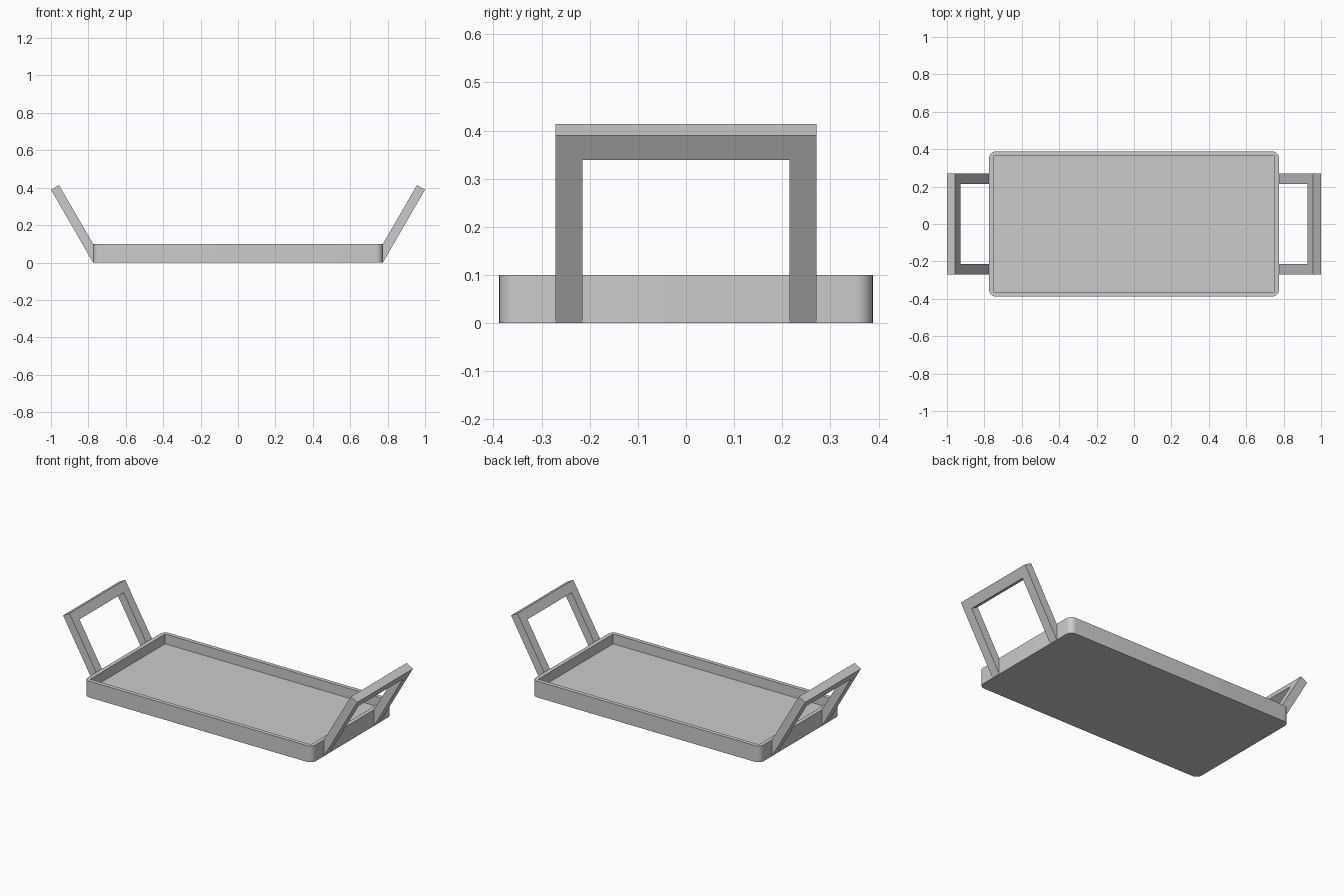
import bpy
import bmesh
import math

cube = bpy.data.objects.get("Cube")
if cube:
    bpy.data.objects.remove(cube, do_unlink=True)

grey = bpy.data.materials.new("light_grey")
grey.use_nodes = True
COLOUR = (0.6, 0.6, 0.6, 1)
grey.diffuse_color = COLOUR
grey.node_tree.nodes["Principled BSDF"].inputs["Base Color"].default_value = COLOUR

HALF_X, HALF_Y, HEIGHT = 0.775, 0.388, 0.1
FLOOR_Z, WALL, CORNER = 0.04, 0.035, 0.037


def make_object(name, bm):
    bmesh.ops.recalc_face_normals(bm, faces=bm.faces)
    mesh = bpy.data.meshes.new(name)
    bm.to_mesh(mesh)
    bm.free()
    mesh.materials.append(grey)
    obj = bpy.data.objects.new(name, mesh)
    bpy.context.collection.objects.link(obj)
    return obj


def extrude_outline(bm, points, offset):
    face = bm.faces.new([bm.verts.new(p) for p in points])
    new = bmesh.ops.extrude_face_region(bm, geom=[face])["geom"]
    bmesh.ops.translate(bm, vec=offset,
                        verts=[v for v in new if isinstance(v, bmesh.types.BMVert)])


# Tray: rounded slab with a sharp-cornered recess
bm = bmesh.new()
bmesh.ops.create_cube(bm, size=1)
bmesh.ops.scale(bm, vec=(2 * HALF_X, 2 * HALF_Y, HEIGHT), verts=bm.verts)
bmesh.ops.translate(bm, vec=(0, 0, HEIGHT / 2), verts=bm.verts)
top = max(bm.faces, key=lambda f: f.calc_center_median().z)
bmesh.ops.inset_region(bm, faces=[top], thickness=WALL)
floor = bmesh.ops.extrude_face_region(bm, geom=[top])["geom"]
bmesh.ops.translate(bm, vec=(0, 0, FLOOR_Z - HEIGHT),
                    verts=[v for v in floor if isinstance(v, bmesh.types.BMVert)])
if top.is_valid:
    bmesh.ops.delete(bm, geom=[top], context="FACES_ONLY")
uprights = [e for e in bm.edges
            if abs(e.verts[0].co.z - e.verts[1].co.z) > 0.09
            and abs(e.verts[0].co.x) > HALF_X - 0.01]
bmesh.ops.bevel(bm, geom=uprights, offset=CORNER, segments=8,
                profile=0.5, affect="EDGES")
tray = make_object("tray", bm)
bpy.context.view_layer.objects.active = tray
tray.select_set(True)
bpy.ops.object.shade_smooth_by_angle(angle=math.radians(30))
tray.select_set(False)

# Handles: slanted U-shaped frames, leaning outward from each end
OUTER, INNER = 0.271, 0.215
FOOT, TIP = (HALF_X, 0.0), (1.0, 0.39)
INNER_FOOT, INNER_TIP = (HALF_X, HEIGHT), (0.957, 0.414)
BAR = 0.13  # share of the frame length taken by the grip


def lerp(a, b, t):
    return tuple(p + (q - p) * t for p, q in zip(a, b))


low = lerp(TIP, FOOT, BAR)
slope = ((TIP[0] - INNER_TIP[0]), (TIP[1] - INNER_TIP[1]))
high = (low[0] - slope[0], low[1] - slope[1])

for name, side in (("left_handle", 1), ("right_handle", -1)):
    bm = bmesh.new()
    # U outline of the outer face, joined to the matching inner outline
    rings = []
    for foot, tip, under in ((FOOT, TIP, low), (INNER_FOOT, INNER_TIP, high)):
        path = [(foot, -OUTER), (tip, -OUTER), (tip, OUTER), (foot, OUTER),
                (foot, INNER), (under, INNER), (under, -INNER), (foot, -INNER)]
        rings.append([bm.verts.new((side * p[0], y, p[1])) for p, y in path])
    for ring in rings:
        for ids in ((0, 1, 6, 7), (1, 2, 5, 6), (2, 3, 4, 5)):
            bm.faces.new([ring[i] for i in ids])
    for i in range(8):
        j = (i + 1) % 8
        bm.faces.new((rings[0][i], rings[0][j], rings[1][j], rings[1][i]))
    make_object(name, bm)
